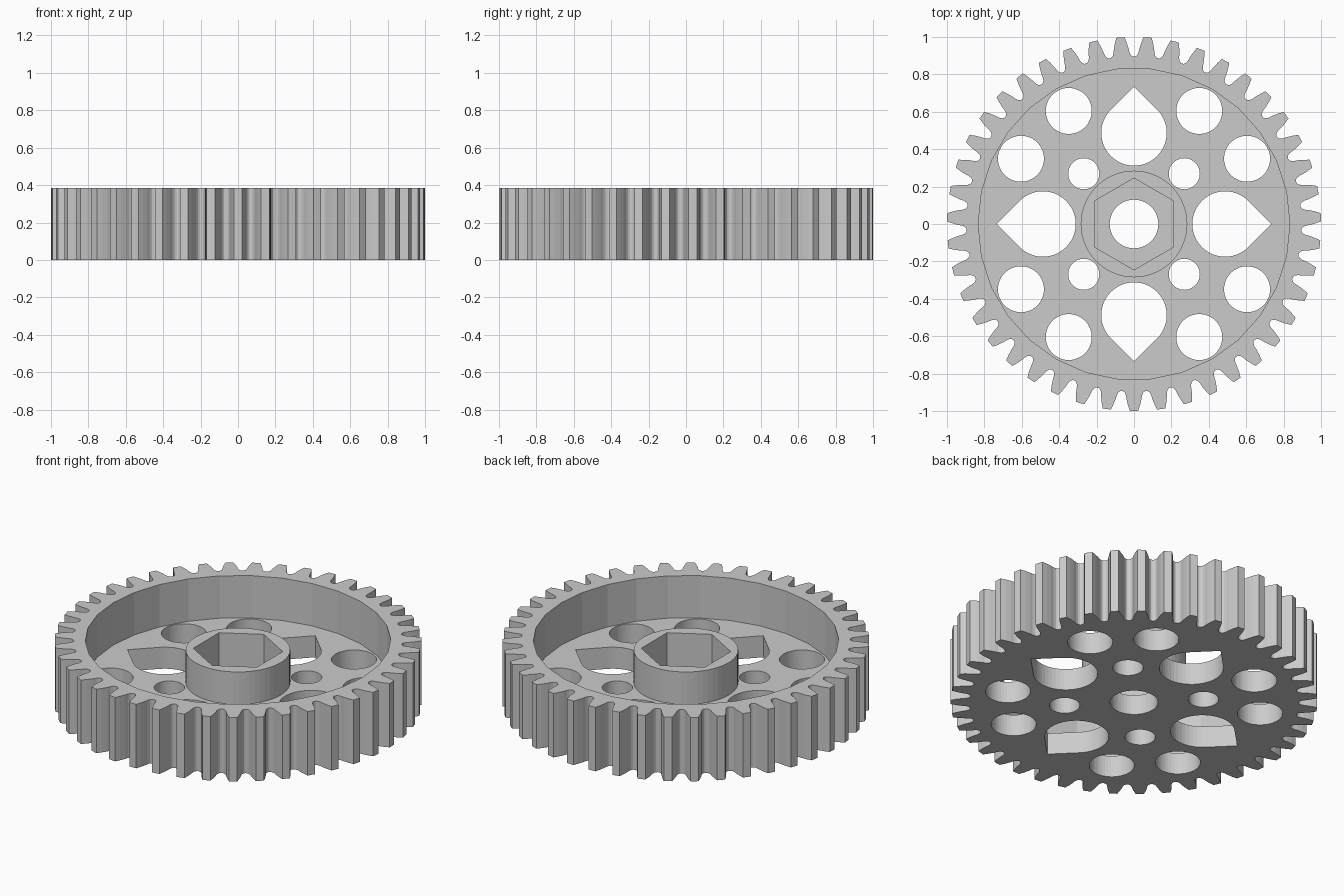
import bpy
import bmesh
from math import pi, sin, cos, radians

TEETH = 43
HEIGHT = 0.385
FLOOR = 0.13
HUB_TOP = 0.325

if "Cube" in bpy.data.objects:
    bpy.data.objects.remove(bpy.data.objects["Cube"])

grey = bpy.data.materials.new("plain grey")
grey.use_nodes = True
colour = (0.6, 0.6, 0.6, 1)
grey.diffuse_color = colour
for node in grey.node_tree.nodes:
    if node.type == 'BSDF_PRINCIPLED':
        node.inputs["Base Color"].default_value = colour


def prism(name, outline, z0, z1):
    """Extrude a closed outline from z0 to z1."""
    bm = bmesh.new()
    face = bm.faces.new([bm.verts.new((x, y, z0)) for x, y in outline])
    new = bmesh.ops.extrude_face_region(bm, geom=[face])["geom"]
    top = [v for v in new if isinstance(v, bmesh.types.BMVert)]
    bmesh.ops.translate(bm, verts=top, vec=(0, 0, z1 - z0))
    bmesh.ops.recalc_face_normals(bm, faces=bm.faces)
    mesh = bpy.data.meshes.new(name)
    bm.to_mesh(mesh)
    bm.free()
    mesh.materials.append(grey)
    obj = bpy.data.objects.new(name, mesh)
    bpy.context.collection.objects.link(obj)
    return obj


def circle(r, sides=48, cx=0, cy=0, start=0):
    return [(cx + r * cos(start + 2 * pi * i / sides),
             cy + r * sin(start + 2 * pi * i / sides)) for i in range(sides)]


def teardrop(r, distance, angle):
    """Round hole with a square point facing away from the centre."""
    arc = [(distance + r * cos(a), r * sin(a))
           for a in (pi / 4 + 1.5 * pi * i / 36 for i in range(37))]
    points = arc + [(distance + r * 2 ** 0.5, 0)]
    c, s = cos(angle), sin(angle)
    return [(x * c - y * s, x * s + y * c) for x, y in points]


def gear_outline():
    """Tapered teeth with rounded roots, one tooth pointing to the front."""
    flank = [(1.0, 0.022), (0.97, 0.033), (0.94, 0.042), (0.92, 0.046),
             (0.905, 0.053), (0.897, 0.063)]
    tooth = [(r, -a) for r, a in reversed(flank)] + flank
    tooth.append((0.895, pi / TEETH))
    return [(r * cos(a + t), r * sin(a + t))
            for t in (2 * pi * i / TEETH - pi / 2 for i in range(TEETH))
            for r, a in tooth]


def combine(target, tool, operation):
    mod = target.modifiers.new(operation.lower(), 'BOOLEAN')
    mod.operation = operation
    mod.solver = 'EXACT'
    mod.object = tool
    bpy.context.view_layer.objects.active = target
    bpy.ops.object.modifier_apply(modifier=mod.name)
    bpy.data.objects.remove(tool)


# Toothed wheel, hollowed to leave a rim and a floor
gear = prism("gear_wheel", gear_outline(), 0, HEIGHT)
combine(gear, prism("rim_cutter", circle(0.833, 30), FLOOR, 1), 'DIFFERENCE')

# Central hub with a hexagonal pocket
combine(gear, prism("hub", circle(0.285, 60), FLOOR / 2, HUB_TOP), 'UNION')
combine(gear, prism("hex_cutter", circle(0.245, 6, start=pi / 2), 0.12, 1),
        'DIFFERENCE')

# Holes through the floor: shaft, teardrops, small and large rounds
holes = [circle(0.13)]
for quarter in range(4):
    base = quarter * pi / 2
    holes.append(teardrop(0.175, 0.487, base))
    for degrees, distance, r in ((45, 0.38, 0.083), (30, 0.698, 0.123),
                                 (60, 0.698, 0.123)):
        a = base + radians(degrees)
        holes.append(circle(r, 48, distance * cos(a), distance * sin(a)))
for outline in holes:
    combine(gear, prism("hole_cutter", outline, -0.5, 1), 'DIFFERENCE')
